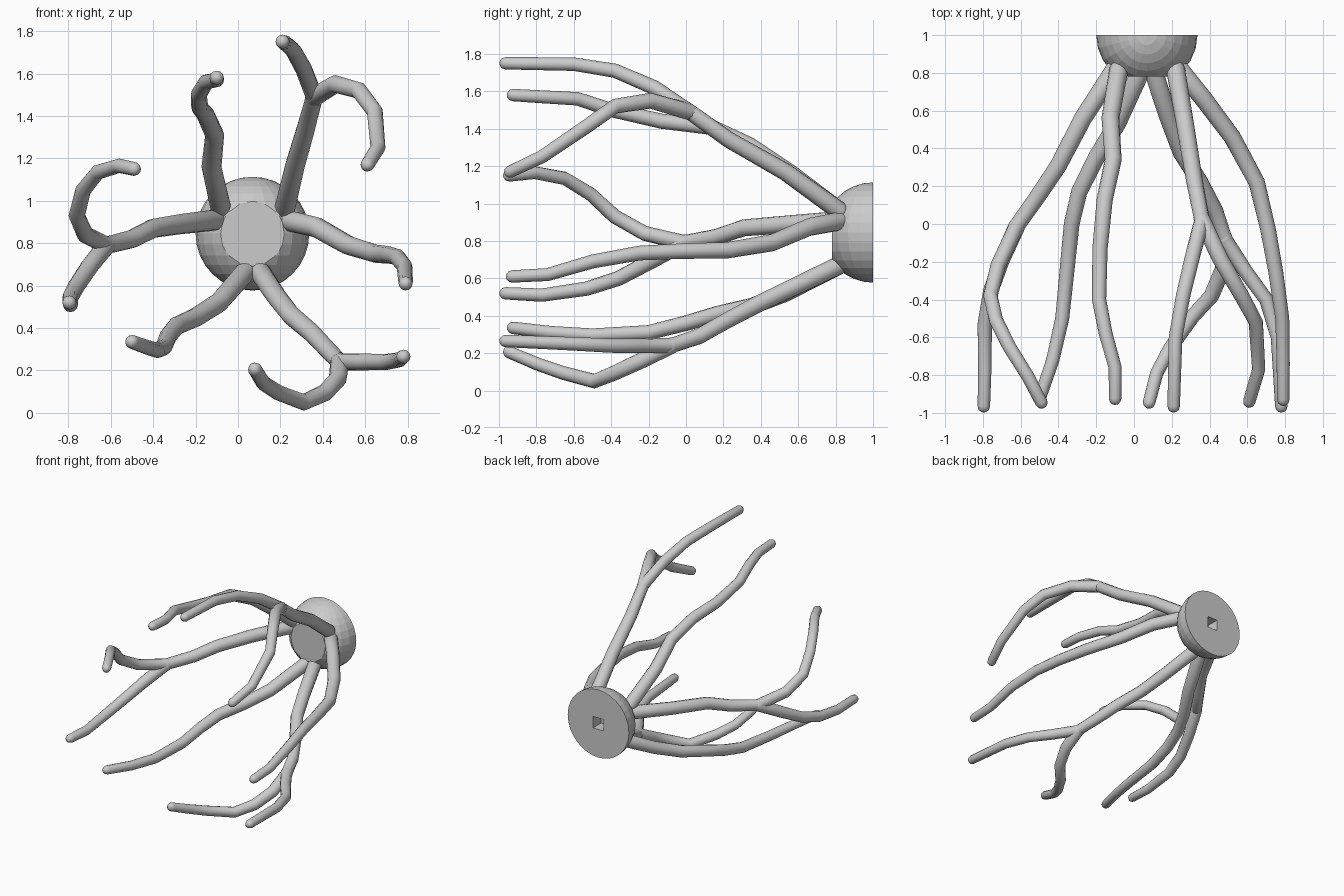
import bpy, bmesh, math
from mathutils import Vector

if "Cube" in bpy.data.objects:
    bpy.data.objects.remove(bpy.data.objects["Cube"])

R_ROOT, R_TIP = 0.05, 0.033


def tube(name, pts, r0=R_ROOT, r1=R_TIP, sides=12):
    """Tapered branch swept along a path, with rounded ends."""
    p = [Vector(q) for q in pts]
    dist = [0.0]
    for a, b in zip(p, p[1:]):
        dist.append(dist[-1] + (b - a).length)
    rings = [(q, r0 + (r1 - r0) * d / dist[-1]) for q, d in zip(p, dist)]
    back, fwd = (p[0] - p[1]).normalized(), (p[-1] - p[-2]).normalized()
    steps = (35, 65)
    head = [(p[0] + back * r0 * math.sin(math.radians(a)), r0 * math.cos(math.radians(a))) for a in reversed(steps)]
    tail = [(p[-1] + fwd * r1 * math.sin(math.radians(a)), r1 * math.cos(math.radians(a))) for a in steps]
    rings = head + rings + tail
    bm = bmesh.new()
    loops = []
    for i, (c, r) in enumerate(rings):
        t = (rings[min(i + 1, len(rings) - 1)][0] - rings[max(i - 1, 0)][0]).normalized()
        # every branch runs mostly along -y, so z is a safe reference
        u = t.cross(Vector((0, 0, 1))).normalized()
        v = u.cross(t)
        loops.append([bm.verts.new(c + r * (u * math.cos(k * math.tau / sides) + v * math.sin(k * math.tau / sides)))
                      for k in range(sides)])
    for a, b in zip(loops, loops[1:]):
        for k in range(sides):
            n = (k + 1) % sides
            bm.faces.new((a[k], a[n], b[n], b[k]))
    for lp, end in ((loops[0], p[0] + back * r0), (loops[-1], p[-1] + fwd * r1)):
        tip = bm.verts.new(end)
        for k in range(sides):
            bm.faces.new((lp[k], lp[(k + 1) % sides], tip))
    bmesh.ops.recalc_face_normals(bm, faces=bm.faces)
    for f in bm.faces:
        f.smooth = True
    mesh = bpy.data.meshes.new(name)
    bm.to_mesh(mesh)
    bm.free()
    ob = bpy.data.objects.new(name, mesh)
    bpy.context.collection.objects.link(ob)
    return ob


def forked(name, trunk, main, side):
    """Trunk continuing into a main branch, plus a side branch at the fork."""
    tube(name, trunk + main)
    tube(name + "_side_branch", trunk[-1:] + side, r0=0.045)


# Dome base: ball cut flat at the back and the front
C = Vector((0.068, 1.0, 0.845))
bm = bmesh.new()
bmesh.ops.create_uvsphere(bm, u_segments=24, v_segments=16, radius=0.268)
bmesh.ops.translate(bm, vec=C, verts=bm.verts)
for y, n in ((1.0, 1), (0.78, -1)):
    bmesh.ops.bisect_plane(bm, geom=bm.verts[:] + bm.edges[:] + bm.faces[:], dist=1e-5,
                           plane_co=(0, y, 0), plane_no=(0, n, 0), clear_outer=True)
    bmesh.ops.contextual_create(bm, geom=[e for e in bm.edges if e.is_boundary and
                                          all(abs(v.co.y - y) < 1e-4 for v in e.verts)])
bmesh.ops.recalc_face_normals(bm, faces=bm.faces)
mesh = bpy.data.meshes.new("dome_base")
bm.to_mesh(mesh)
bm.free()
dome = bpy.data.objects.new("dome_base", mesh)
bpy.context.collection.objects.link(dome)

# Square socket in the back
bpy.ops.mesh.primitive_cube_add(size=1, location=C)
cutter = bpy.context.object
cutter.name = "socket_cutter"
cutter.scale = (0.09, 0.2, 0.09)
cutter.hide_render = True
cutter.hide_set(True)
cutter.display_type = 'WIRE'
cut = dome.modifiers.new("socket", 'BOOLEAN')
cut.operation = 'DIFFERENCE'
cut.solver = 'EXACT'
cut.object = cutter

# Upper right branch, forked
forked("upper_right_branch",
       [(.22, .82, .96), (.27, .53, 1.17), (.32, .23, 1.34), (.36, .02, 1.49)],
       [(.31, -.17, 1.62), (.26, -.38, 1.71), (.22, -.6, 1.745), (.21, -.965, 1.75)],
       [(.46, -.19, 1.55), (.57, -.38, 1.52), (.645, -.52, 1.42), (.66, -.77, 1.25), (.61, -.94, 1.17)])

# Upper left branch
tube("upper_left_branch",
     [(-.08, .82, .96), (-.125, .56, 1.16), (-.11, .34, 1.31), (-.155, .13, 1.41), (-.18, -.13, 1.44),
      (-.185, -.4, 1.5), (-.15, -.58, 1.56), (-.1, -.76, 1.57), (-.1, -.925, 1.58)])

# Left branch, forked
forked("left_branch",
       [(-.1, .82, .91), (-.27, .56, .89), (-.4, .31, .87), (-.5, .16, .82), (-.62, -.01, .79)],
       [(-.72, -.22, .84), (-.76, -.38, .93), (-.73, -.51, 1.05), (-.66, -.65, 1.135), (-.56, -.81, 1.165),
        (-.49, -.945, 1.15)],
       [(-.7, -.19, .69), (-.76, -.36, .6), (-.79, -.53, .545), (-.79, -.77, .51), (-.795, -.965, .52)])

# Lower left branch
tube("lower_left_branch",
     [(.04, .82, .67), (-.09, .53, .52), (-.2, .35, .45), (-.29, .17, .41), (-.33, 0, .36),
      (-.35, -.2, .31), (-.38, -.5, .295), (-.43, -.72, .31), (-.5, -.925, .335)])

# Lower right branch, forked
forked("lower_right_branch",
       [(.1, .82, .67), (.18, .57, .55), (.25, .38, .46), (.35, .22, .375), (.43, .07, .29), (.48, -.08, .24)],
       [(.59, -.25, .24), (.7, -.4, .24), (.76, -.6, .25), (.78, -.965, .265)],
       [(.47, -.24, .16), (.41, -.38, .095), (.31, -.49, .05), (.19, -.66, .095), (.12, -.79, .14),
        (.08, -.945, .205)])

# Right branch
tube("right_branch",
     [(.24, .82, .905), (.37, .66, .875), (.52, .46, .79), (.65, .22, .75), (.71, -.03, .745),
      (.75, -.25, .735), (.785, -.5, .69), (.79, -.74, .62), (.79, -.93, .61)])
